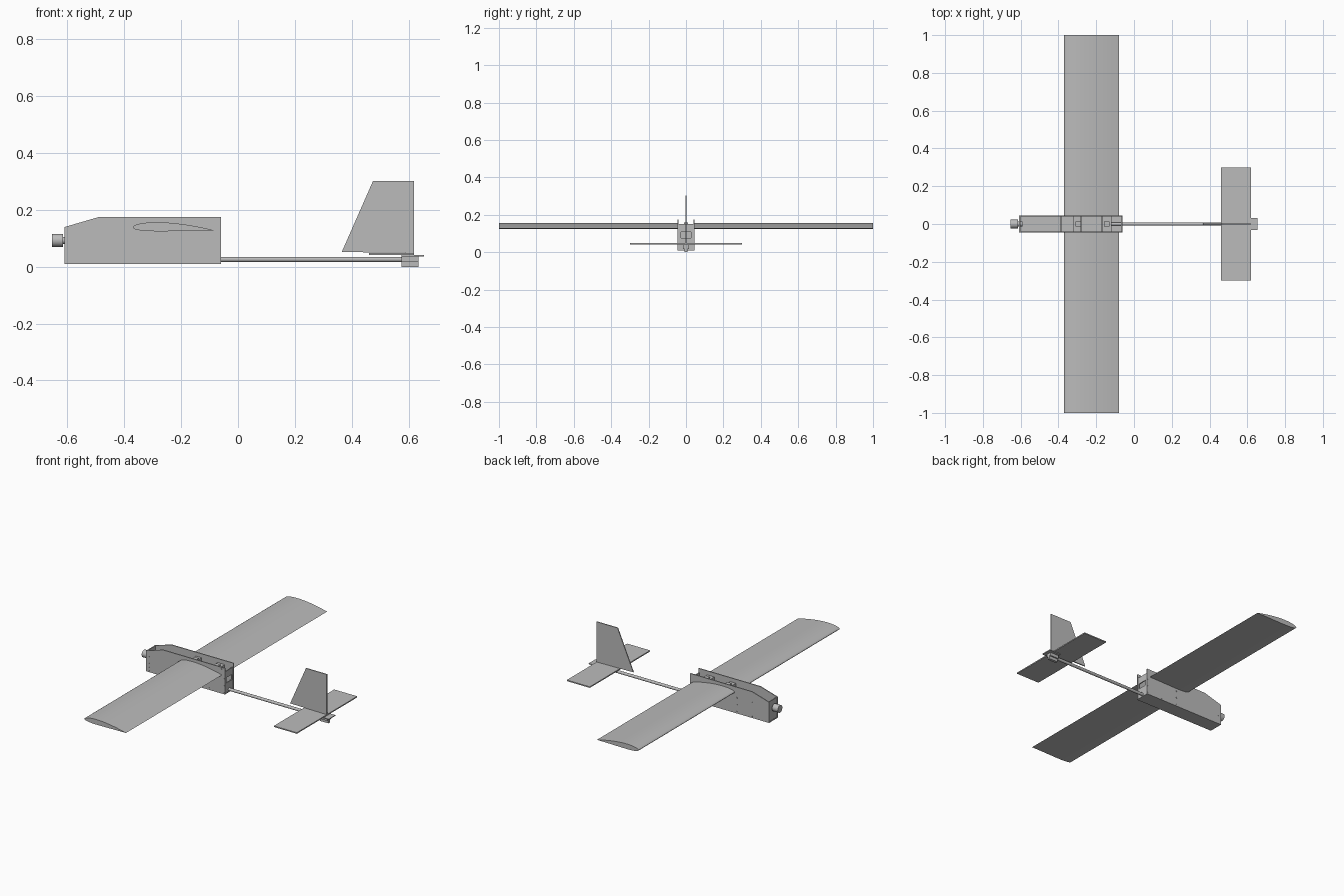
import bpy, bmesh, math
from mathutils import Matrix

old = bpy.data.objects.get("Cube")
if old:
    bpy.data.objects.remove(old, do_unlink=True)

grey = bpy.data.materials.new("plain grey")
grey.use_nodes = True
grey.diffuse_color = (0.5, 0.5, 0.5, 1)
grey.node_tree.nodes["Principled BSDF"].inputs["Base Color"].default_value = (0.5, 0.5, 0.5, 1)


def finish(name, bm, smooth=False):
    bmesh.ops.recalc_face_normals(bm, faces=bm.faces[:])
    mesh = bpy.data.meshes.new(name)
    bm.to_mesh(mesh)
    bm.free()
    ob = bpy.data.objects.new(name, mesh)
    bpy.context.collection.objects.link(ob)
    mesh.materials.append(grey)
    if smooth:
        bpy.ops.object.select_all(action='DESELECT')
        ob.select_set(True)
        bpy.context.view_layer.objects.active = ob
        bpy.ops.object.shade_smooth_by_angle(angle=math.radians(35))
    return ob


def slab(name, profile, y0, y1, smooth=False):
    """Side profile in x and z, extruded along y."""
    bm = bmesh.new()
    a = [bm.verts.new((x, y0, z)) for x, z in profile]
    b = [bm.verts.new((x, y1, z)) for x, z in profile]
    n = len(a)
    bm.faces.new(a)
    bm.faces.new(b[::-1])
    for i in range(n):
        j = (i + 1) % n
        bm.faces.new((a[i], b[i], b[j], a[j]))
    return finish(name, bm, smooth)


def box(name, x0, x1, y0, y1, z0, z1):
    return slab(name, [(x0, z0), (x1, z0), (x1, z1), (x0, z1)], y0, y1)


def rod(name, x0, x1, y, z, r, sides=32):
    bm = bmesh.new()
    m = Matrix.Translation(((x0 + x1) / 2, y, z)) @ Matrix.Rotation(math.pi / 2, 4, 'Y')
    bmesh.ops.create_cone(bm, cap_ends=True, segments=sides, radius1=r, radius2=r,
                          depth=x1 - x0, matrix=m)
    return finish(name, bm, True)


# Airfoil outline: upper side from tail to nose, then lower side back
def airfoil(x0, chord, z_nose, z_tail, thick, camber, steps=20):
    def point(t, side):
        half = 5 * thick * chord * (0.2969 * math.sqrt(t) - 0.126 * t - 0.3516 * t**2
                                    + 0.2843 * t**3 - 0.1036 * t**4)
        mid = z_nose + (z_tail - z_nose) * t + camber * chord * 4 * t * (1 - t)
        return (x0 + chord * t, mid + side * half)
    ts = [(1 - math.cos(math.pi * i / steps)) / 2 for i in range(steps + 1)]
    return [point(t, 1) for t in reversed(ts)] + [point(t, -1) for t in ts[1:-1]]


# Wing panels and fuselage side plates, with fasteners
side_profile = [(-0.61, 0.01), (-0.06, 0.01), (-0.06, 0.175), (-0.49, 0.175), (-0.61, 0.14)]
wing_profile = airfoil(-0.37, 0.29, 0.139, 0.127, 0.11, 0.022)
for side, s in (("left", 1), ("right", -1)):
    # the front faces -y, so the far wing runs along +y
    slab(f"{side}_wing", wing_profile, s * 0.042, s * 1.0, True)
    slab(f"{side}_side_plate", side_profile, s * 0.039, s * 0.045)
    bm = bmesh.new()
    spots = [(x, z) for x in (-0.59, -0.49, -0.385, -0.28, -0.17, -0.068)
             for z in (0.02, 0.065, 0.108)] + [(-0.59, 0.04), (-0.085, 0.165)]
    for x, z in spots:
        m = Matrix.Translation((x, s * 0.045, z)) @ Matrix.Rotation(math.pi / 2, 4, 'X')
        bmesh.ops.create_cone(bm, cap_ends=True, segments=10, radius1=0.004,
                              radius2=0.004, depth=0.002, matrix=m)
    finish(f"{side}_fasteners", bm)

# Fuselage interior
box("floor_plate", -0.61, -0.06, -0.04, 0.04, 0.01, 0.016)
box("nose_bulkhead", -0.608, -0.602, -0.04, 0.04, 0.01, 0.14)
for x in (-0.385, -0.28, -0.17):
    box("inner_bulkhead", x - 0.003, x + 0.003, -0.04, 0.04, 0.016, 0.11)
box("front_cross_strap", -0.32, -0.28, -0.04, 0.04, 0.12, 0.15)
box("rear_cross_strap", -0.17, -0.12, -0.04, 0.04, 0.12, 0.15)
for x in (-0.31, -0.16):
    box("servo", x, x + 0.03, -0.012, 0.012, 0.148, 0.158)

# Rear bulkhead with a window
box("rear_bulkhead_base", -0.068, -0.062, -0.04, 0.04, 0.01, 0.075)
box("rear_bulkhead_top", -0.068, -0.062, -0.04, 0.04, 0.108, 0.15)
for s in (-1, 1):
    y = sorted((s * 0.028, s * 0.04))
    box("rear_bulkhead_post", -0.068, -0.062, y[0], y[1], 0.075, 0.108)

# Motor
rod("motor", -0.655, -0.615, 0, 0.093, 0.023)
rod("motor_mount", -0.617, -0.59, 0, 0.093, 0.012)

# Tail boom
rod("tail_boom", -0.17, 0.635, 0, 0.026, 0.009)

# Tail surfaces
box("tail_mount_plate", 0.575, 0.655, -0.033, 0.033, 0.037, 0.042)
box("horizontal_stabilizer", 0.46, 0.62, -0.3, 0.3, 0.042, 0.049)
slab("vertical_fin", [(0.365, 0.052), (0.62, 0.049), (0.62, 0.302), (0.475, 0.302)],
     -0.003, 0.003)

# Clamp beneath the tail, holding the boom
box("clamp_block", 0.575, 0.635, -0.016, 0.016, 0.018, 0.037)
box("clamp_foot", 0.575, 0.635, -0.008, 0.008, 0.0, 0.018)
